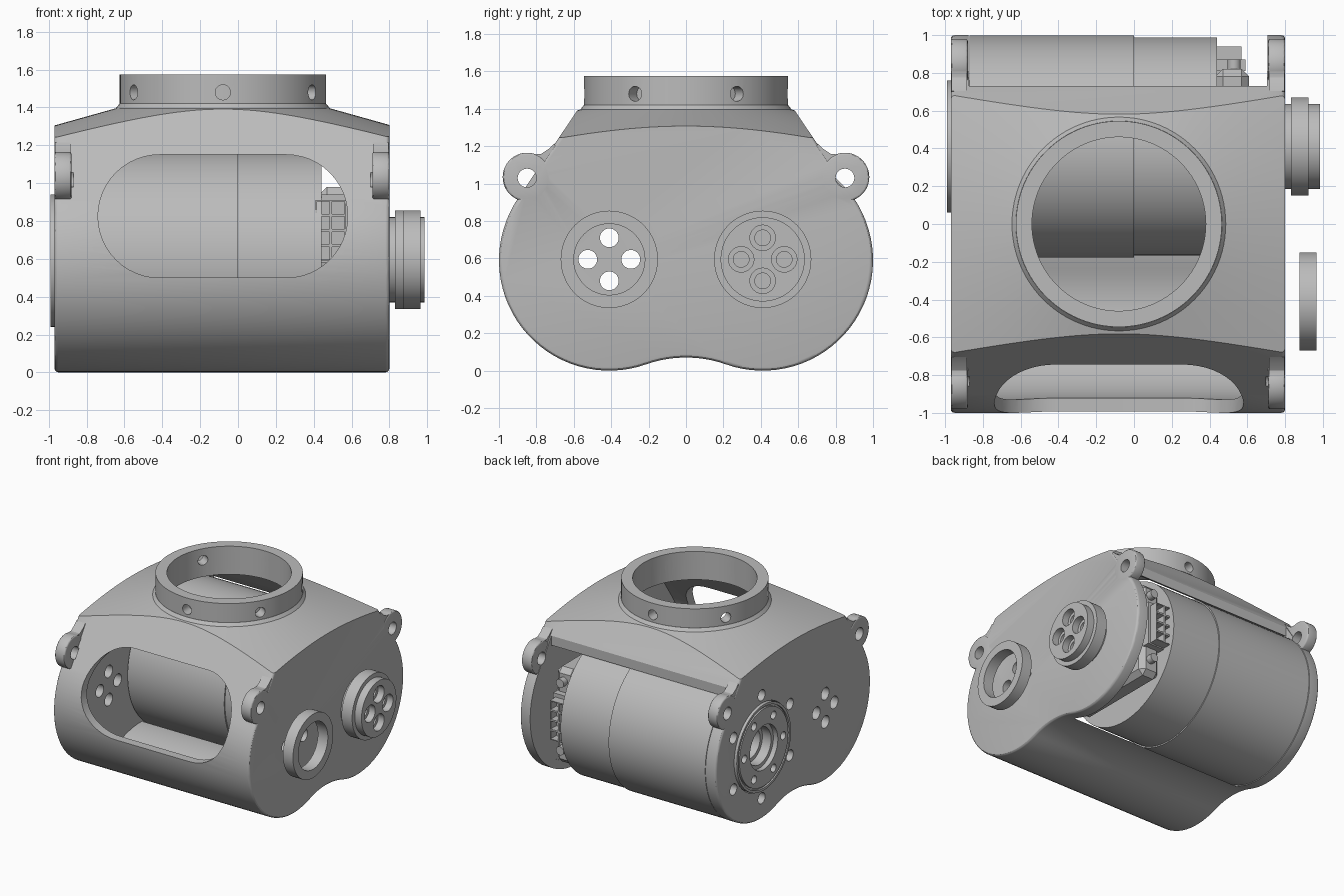
import bpy, bmesh, math
from mathutils import Matrix, Vector

if "Cube" in bpy.data.objects:
    bpy.data.objects.remove(bpy.data.objects["Cube"])

LOBE_Y, AXIS_Z = 0.41, 0.59      # the two lobe axes
LEFT, RIGHT = -0.97, 0.80        # outer wall planes
IN_L, IN_R = -0.88, 0.71         # inner wall planes
CX = -0.08                       # collar axis

grey = bpy.data.materials.new("metal_grey")
grey.use_nodes = True
grey.diffuse_color = (0.5, 0.5, 0.5, 1)
grey.node_tree.nodes["Principled BSDF"].inputs["Base Color"].default_value = (0.5, 0.5, 0.5, 1)


def finish(name, bm):
    bmesh.ops.recalc_face_normals(bm, faces=bm.faces)
    me = bpy.data.meshes.new(name)
    bm.to_mesh(me)
    bm.free()
    me.materials.append(grey)
    ob = bpy.data.objects.new(name, me)
    bpy.context.collection.objects.link(ob)
    return ob


def cylinder(name, start, end, r, r2=None, seg=64):
    a, b = Vector(start), Vector(end)
    bm = bmesh.new()
    rot = (b - a).to_track_quat('Z', 'Y').to_matrix().to_4x4()
    bmesh.ops.create_cone(bm, cap_ends=True, segments=seg, radius1=r,
                          radius2=r if r2 is None else r2, depth=(b - a).length,
                          matrix=Matrix.Translation((a + b) / 2) @ rot)
    return finish(name, bm)


def x_cyl(name, x0, x1, y, z, r, seg=64):
    return cylinder(name, (x0, y, z), (x1, y, z), r, seg=seg)


def box(name, lo, hi):
    lo, hi = Vector(lo), Vector(hi)
    bm = bmesh.new()
    bmesh.ops.create_cube(bm, size=1, matrix=Matrix.Translation((lo + hi) / 2)
                          @ Matrix.Diagonal((*(hi - lo), 1)))
    return finish(name, bm)


def extrude(name, pts, vec):
    bm = bmesh.new()
    a = [bm.verts.new(p) for p in pts]
    b = [bm.verts.new(Vector(p) + Vector(vec)) for p in pts]
    bm.faces.new(a)
    bm.faces.new(b[::-1])
    for i in range(len(pts)):
        bm.faces.new((a[i], a[i - 1], b[i - 1], b[i]))
    return finish(name, bm)


def apply_mods(ob):
    dg = bpy.context.evaluated_depsgraph_get()
    me = bpy.data.meshes.new_from_object(ob.evaluated_get(dg))
    ob.modifiers.clear()
    ob.data = me


def boolean(ob, op, *tools):
    for tool in tools:
        m = ob.modifiers.new("bool", 'BOOLEAN')
        m.operation, m.solver, m.object = op, 'EXACT', tool
        apply_mods(ob)
        bpy.data.objects.remove(tool)


def bevel(ob, width, angle=50, seg=3):
    m = ob.modifiers.new("bevel", 'BEVEL')
    m.width, m.segments, m.angle_limit = width, seg, math.radians(angle)
    apply_mods(ob)


def ring_points(n, r, y, z, phase=90):
    for k in range(n):
        a = math.radians(phase + 360 * k / n)
        yield y + r * math.cos(a), z + r * math.sin(a)


def shell_solid(name, x0, x1, d, drop, round_edge=0):
    """Two-lobed prism inset by d, topped by a shallow cone lowered by drop."""
    valley_r, slope = 0.646, math.radians(34)
    valley_z = 0.07 - valley_r
    low = math.atan2(valley_z - AXIS_Z, -LOBE_Y)
    r = 0.59 - d
    half = []
    for k in range(8):                                   # valley between the lobes
        a = math.pi / 2 + (low + math.pi / 2) * k / 8
        half.append(((valley_r + d) * math.cos(a), valley_z + (valley_r + d) * math.sin(a)))
    for k in range(33):                                  # lobe
        a = low + (slope - low) * k / 32
        half.append((LOBE_Y + r * math.cos(a), AXIS_Z + r * math.sin(a)))
    y, z = half[-1]
    half.append((y - (1.6 - z) * math.tan(slope), 1.6))  # sloping shoulder
    pts = half + [(-y, z) for y, z in reversed(half[1:])]
    ob = extrude(name, [(x0, y, z) for y, z in pts], (x1 - x0, 0, 0))
    if round_edge:
        bevel(ob, round_edge)
    cone = cylinder("roof_cone", (CX, 0, -0.686 - drop), (CX, 0, 1.554 - drop), 8, 0, 128)
    boolean(ob, 'INTERSECT', cone)
    return ob


# Housing: lobed shell, ears with webs, and collar
body = shell_solid("housing", LEFT, RIGHT, 0, 0, 0.02)
for x0, x1 in ((LEFT, IN_L), (IN_R, RIGHT)):
    for s in (-1, 1):
        ear = x_cyl("ear", x0, x1, s * 0.85, 1.035, 0.13)
        bevel(ear, 0.012)
        web = [(s * y, z) for y, z in ((0.6, 0.95), (0.84, 0.95), (0.84, 1.155),
                                       (0.775, 1.158), (0.735, 1.185), (0.705, 1.215))]
        boolean(body, 'UNION', ear,
                extrude("web", [(x0 + 0.004, y, z) for y, z in web], (x1 - x0 - 0.008, 0, 0)))
boolean(body, 'UNION',
        cylinder("collar_foot", (CX, 0, 1.36), (CX, 0, 1.42), 0.595, 0.546, 96),
        cylinder("collar", (CX, 0, 1.25), (CX, 0, 1.575), 0.545, seg=96))

# Front window with rounded ends
win = []
for cx, a0 in ((0.255, -90), (-0.415, 90)):
    for k in range(25):
        a = math.radians(a0 + 7.5 * k)
        win.append((cx + 0.325 * math.cos(a), -1.2, 0.825 + 0.325 * math.sin(a)))
boolean(body, 'DIFFERENCE', extrude("window", win, (0, 0.75, 0)))

# Holes: collar screws, ears, cable holes, flange screws
for k in range(3):
    a = math.radians(90 + 60 * k)
    d = Vector((math.cos(a), math.sin(a), 0))
    c = Vector((CX, 0, 1.48))
    boolean(body, 'DIFFERENCE', cylinder("screw", c - d, c + d, 0.04, seg=24))
for s in (-1, 1):
    for x0, x1 in ((-1.2, IN_L + 0.01), (IN_R - 0.01, 1.2)):
        boolean(body, 'DIFFERENCE', x_cyl("ear_hole", x0, x1, s * 0.85, 1.03, 0.05, 32))
for y, z in ring_points(4, 0.115, -LOBE_Y, 0.595):
    boolean(body, 'DIFFERENCE', x_cyl("cable_hole", -1.2, 1.2, y, z, 0.05, 32))
for y, z in ring_points(6, 0.42, LOBE_Y, AXIS_Z):
    boolean(body, 'DIFFERENCE', x_cyl("wall_screw", -1.2, -0.91, y, z, 0.045, 24))
boolean(body, 'DIFFERENCE', x_cyl("flange_seat", -1.2, -0.8, LOBE_Y, AXIS_Z, 0.355))

# Interior cavity, collar bore, motor bay and open back
boolean(body, 'DIFFERENCE',
        shell_solid("cavity", IN_L, IN_R, 0.07, 0.08),
        cylinder("bore", (CX, 0, 1.0), (CX, 0, 1.8), 0.46, seg=96),
        x_cyl("motor_bay", IN_L + 0.003, IN_R - 0.003, LOBE_Y, AXIS_Z, 0.597, 96),
        box("back_opening", (IN_L + 0.006, 0.73, 0.1), (IN_R - 0.006, 1.3, 1.4)))

# Motor: large drum, slightly smaller rear drum, end block
motor = x_cyl("motor_drum", -0.872, 0.0, LOBE_Y, AXIS_Z, 0.588, 96)
boolean(motor, 'DIFFERENCE', x_cyl("shaft", -1, -0.6, LOBE_Y, AXIS_Z, 0.12))
x_cyl("motor_rear_drum", 0.0, 0.44, LOBE_Y, AXIS_Z, 0.578, 96)
block = box("motor_end_block", (0.43, 0.0, 0.20), (0.61, 0.82, 0.98))
bevel(block, 0.04, seg=1)
x_cyl("motor_end_core", 0.43, IN_R + 0.01, LOBE_Y, AXIS_Z, 0.26)

# Output flange with bolts and stepped shaft bore
flange = x_cyl("output_flange", -0.99, -0.865, LOBE_Y, AXIS_Z, 0.35)
boolean(flange, 'DIFFERENCE',
        x_cyl("shaft", -1.2, -0.8, LOBE_Y, AXIS_Z, 0.15),
        x_cyl("shaft_step", -1.2, -0.95, LOBE_Y, AXIS_Z, 0.18))
groove = x_cyl("groove", -1.0, -0.975, LOBE_Y, AXIS_Z, 0.33)
boolean(groove, 'DIFFERENCE', x_cyl("groove_core", -1.1, -0.9, LOBE_Y, AXIS_Z, 0.315))
boolean(flange, 'DIFFERENCE', groove)
for y, z in ring_points(6, 0.25, LOBE_Y, AXIS_Z, 60):
    boolean(flange, 'DIFFERENCE', x_cyl("bolt", -1.2, -0.92, y, z, 0.032, 24))

# Cable gland on the right wall and the separate ring in front of it
gland = x_cyl("cable_gland", RIGHT - 0.01, 0.985, LOBE_Y, 0.595, 0.225)
boolean(gland, 'UNION', x_cyl("gland_flange", 0.83, 0.925, LOBE_Y, 0.595, 0.26))
for y, z in ring_points(4, 0.115, LOBE_Y, 0.595):
    boolean(gland, 'DIFFERENCE',
            x_cyl("gland_hole", 0.83, 1.2, y, z, 0.042, 32),
            x_cyl("gland_counterbore", 0.93, 1.2, y, z, 0.068, 32))
ring = x_cyl("loose_ring", 0.875, 0.965, -LOBE_Y, 0.595, 0.26)
boolean(ring, 'DIFFERENCE', x_cyl("ring_bore", 0.8, 1.2, -LOBE_Y, 0.595, 0.19))


# Socket connectors on both sides of the motor end block
def connector(name, x, y_in, y_out, z, rows=4, cell=0.08):
    s = 1 if y_out > y_in else -1
    bm = bmesh.new()
    vs = [[bm.verts.new((x + s * (1 - i) * cell, y_out, z + (j - rows / 2) * cell))
           for j in range(rows + 1)] for i in range(3)]
    fs = [bm.faces.new((vs[i][j], vs[i + 1][j], vs[i + 1][j + 1], vs[i][j + 1]))
          for i in range(2) for j in range(rows)]
    bm.normal_update()
    bmesh.ops.inset_individual(bm, faces=fs, thickness=0.01)
    bmesh.ops.inset_individual(bm, faces=fs, thickness=0.001, depth=-0.07)
    rim = [e for e in bm.edges if e.is_boundary]
    new = bmesh.ops.extrude_edge_only(bm, edges=rim)["geom"]
    bmesh.ops.translate(bm, vec=(0, y_in - y_out, 0),
                        verts=[v for v in new if isinstance(v, bmesh.types.BMVert)])
    return finish(name, bm)


connector("back_connector", 0.49, 0.75, 0.94, 0.60)
connector("front_connector", 0.49, 0.08, -0.11, 0.75)
for side, y0, y1, zc in (("back", 0.81, 0.87, 0.60), ("front", 0.01, -0.05, 0.75)):
    box(side + "_connector_latch", (0.40, min(y0, y1), zc - 0.17), (0.59, max(y0, y1), zc + 0.19))
    for z in (0.33, 0.88):
        cylinder(side + "_block_screw", (0.53, y0, z), (0.53, y1, z), 0.035, seg=16)

# Smooth shading with sharp edges kept
for ob in bpy.context.scene.objects:
    if ob.type == 'MESH':
        bpy.ops.object.select_all(action='DESELECT')
        ob.select_set(True)
        bpy.context.view_layer.objects.active = ob
        bpy.ops.object.shade_smooth_by_angle(angle=math.radians(30))
